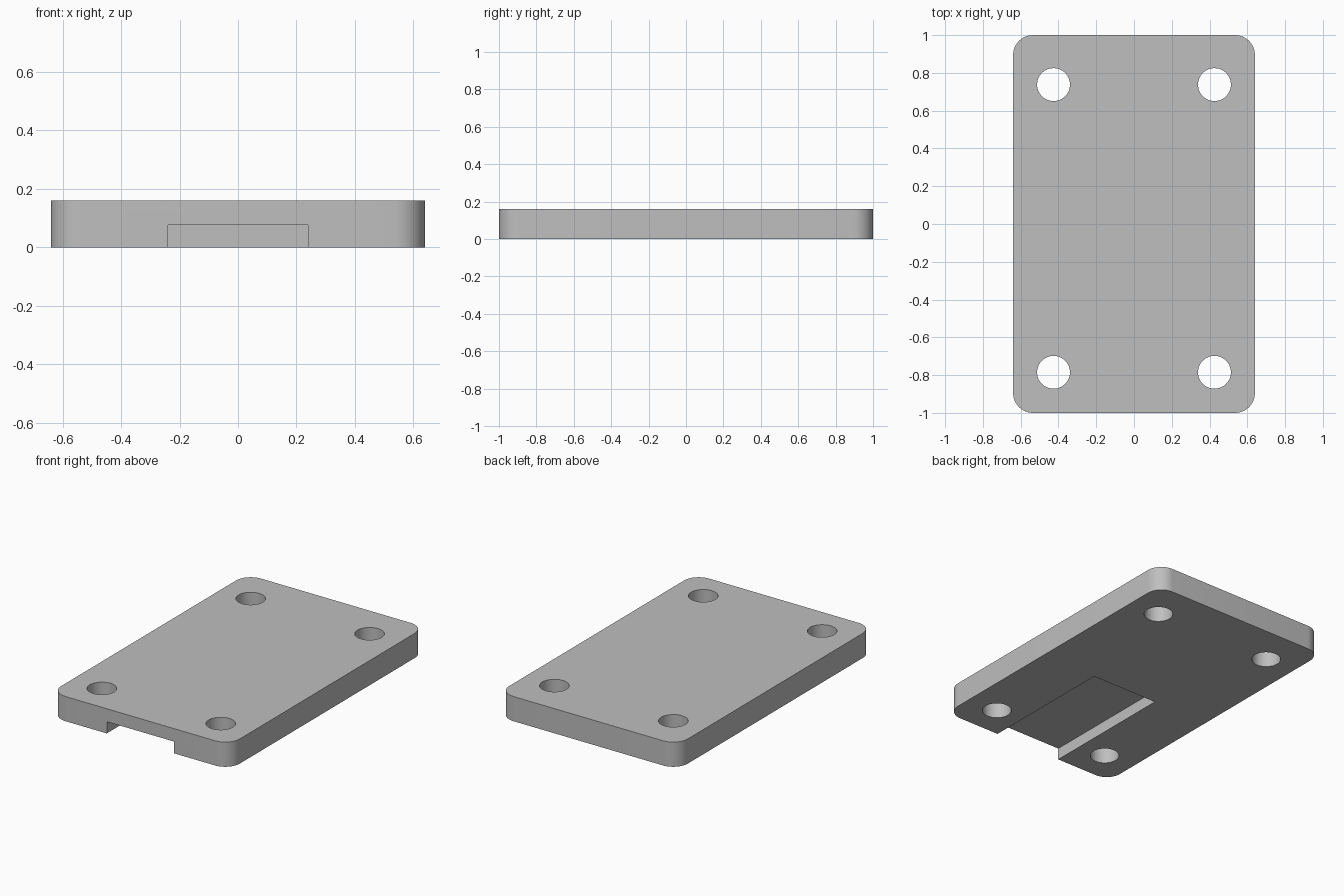
import bpy, bmesh, math

if "Cube" in bpy.data.objects:
    bpy.data.objects.remove(bpy.data.objects["Cube"], do_unlink=True)

HALF_W, HALF_L, HEIGHT, CORNER = 0.64, 1.0, 0.16, 0.105
HOLE_R, HOLE_X, HOLE_YS = 0.087, 0.426, (-0.785, 0.738)
SLOT_HALF_W, SLOT_DEPTH, SLOT_END = 0.24, 0.076, -0.09

grey = bpy.data.materials.new("light grey")
grey.use_nodes = True
colour = (0.52, 0.52, 0.52, 1)
grey.diffuse_color = colour
grey.node_tree.nodes["Principled BSDF"].inputs["Base Color"].default_value = colour


def prism(name, outline, z0, z1):
    """Extrude a counter-clockwise outline from z0 to z1."""
    bm = bmesh.new()
    base = bm.faces.new([bm.verts.new((x, y, z0)) for x, y in outline])
    top = bmesh.ops.extrude_face_region(bm, geom=[base], use_keep_orig=True)
    for v in top["geom"]:
        if isinstance(v, bmesh.types.BMVert):
            v.co.z = z1
    bmesh.ops.recalc_face_normals(bm, faces=bm.faces)
    mesh = bpy.data.meshes.new(name)
    bm.to_mesh(mesh)
    bm.free()
    mesh.materials.append(grey)
    obj = bpy.data.objects.new(name, mesh)
    bpy.context.collection.objects.link(obj)
    return obj


def arc(cx, cy, r, start, end, steps):
    angles = [start + (end - start) * i / steps for i in range(steps + 1)]
    return [(cx + r * math.cos(a), cy + r * math.sin(a)) for a in angles]


# Plate with rounded vertical corners
outline = []
for i, (sx, sy) in enumerate([(1, 1), (-1, 1), (-1, -1), (1, -1)]):
    outline += arc(sx * (HALF_W - CORNER), sy * (HALF_L - CORNER), CORNER,
                   i * math.pi / 2, (i + 1) * math.pi / 2, 12)
plate = prism("mounting_plate", outline, 0, HEIGHT)

# Cutters for the four through holes and the underside slot open at the front
cutters = []
for y in HOLE_YS:
    for x in (-HOLE_X, HOLE_X):
        circle = arc(x, y, HOLE_R, 0, 2 * math.pi, 48)[:-1]
        cutters.append(prism("hole_cutter", circle, -0.1, HEIGHT + 0.1))
w = SLOT_HALF_W
slot = [(-w, -1.2), (w, -1.2), (w, SLOT_END), (-w, SLOT_END)]
cutters.append(prism("slot_cutter", slot, -0.1, SLOT_DEPTH))

bpy.ops.object.select_all(action="DESELECT")
plate.select_set(True)
bpy.context.view_layer.objects.active = plate
for cutter in cutters:
    cutter.hide_render = True
    mod = plate.modifiers.new("cut", "BOOLEAN")
    mod.operation, mod.solver, mod.object = "DIFFERENCE", "EXACT", cutter
    bpy.ops.object.modifier_apply(modifier=mod.name)
for cutter in cutters:
    bpy.data.objects.remove(cutter, do_unlink=True)

bpy.ops.object.shade_smooth_by_angle(angle=math.radians(30))
